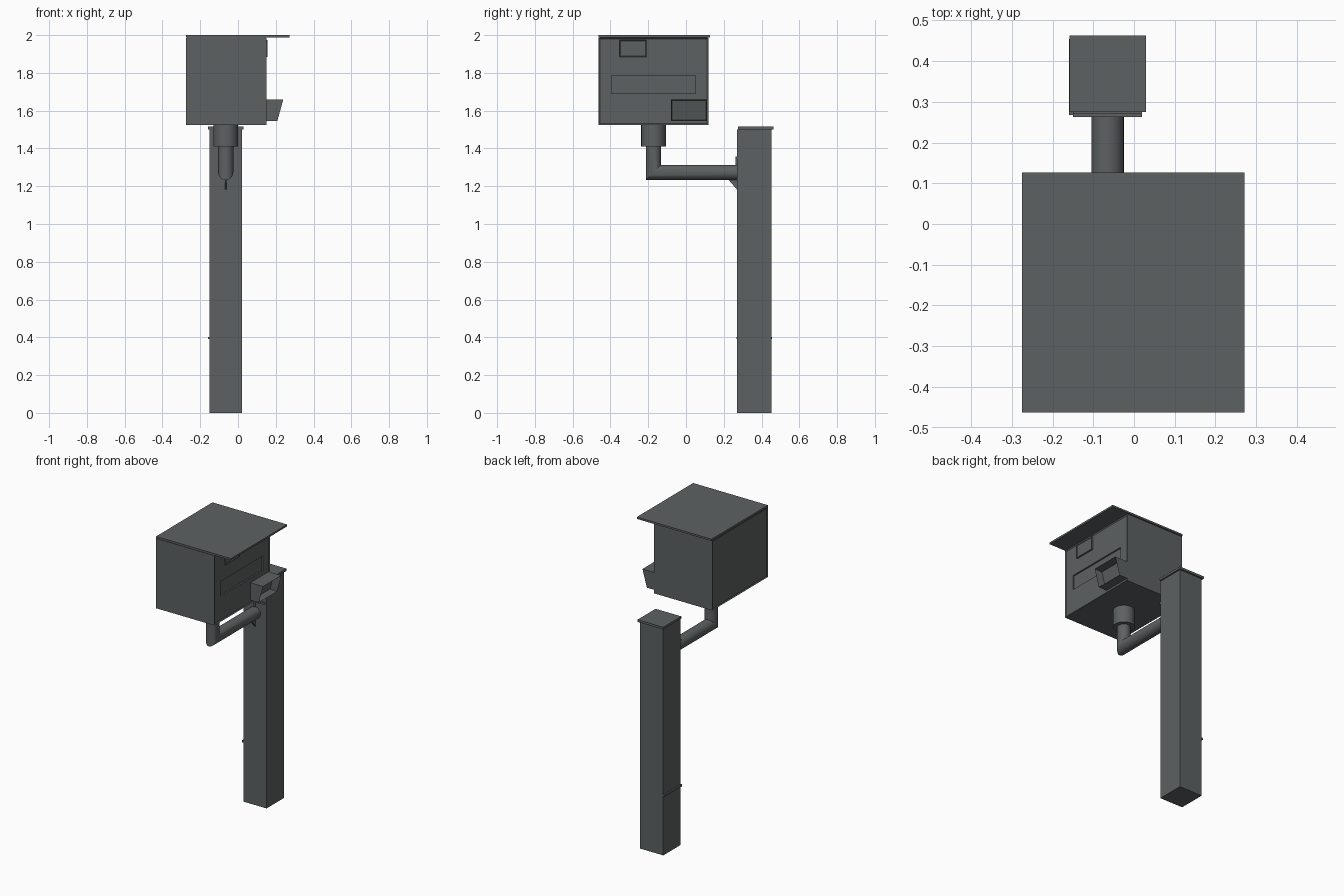
import bpy, bmesh, math
from mathutils import Vector

cube = bpy.data.objects.get("Cube")
if cube:
    bpy.data.objects.remove(cube, do_unlink=True)

grey = bpy.data.materials.new("slate grey")
grey.use_nodes = True
colour = (0.11, 0.12, 0.122, 1)
grey.diffuse_color = colour
grey.node_tree.nodes["Principled BSDF"].inputs["Base Color"].default_value = colour


def finish(name, bm):
    bmesh.ops.recalc_face_normals(bm, faces=bm.faces)
    mesh = bpy.data.meshes.new(name)
    bm.to_mesh(mesh)
    bm.free()
    mesh.materials.append(grey)
    ob = bpy.data.objects.new(name, mesh)
    bpy.context.collection.objects.link(ob)
    return ob


def block(name, x, y, z, recess=(), border=0.01, depth=0.005):
    """Box from x, y, z ranges; faces pointing along 'recess' get a sunk panel."""
    bm = bmesh.new()
    bmesh.ops.create_cube(bm, size=1)
    for v in bm.verts:
        v.co = [r[0] if c < 0 else r[1] for c, r in zip(v.co, (x, y, z))]
    bm.normal_update()
    for d in recess:
        face = max(bm.faces, key=lambda f: f.normal.dot(Vector(d)))
        bmesh.ops.inset_individual(bm, faces=[face], thickness=border)
        bmesh.ops.translate(bm, verts=face.verts, vec=Vector(d) * -depth)
    return finish(name, bm)


def prism(name, points, axis, lo, hi):
    """Extrude a profile along x (points are y, z) or y (points are x, z)."""
    bm = bmesh.new()
    verts = [bm.verts.new((lo, a, b) if axis == "x" else (a, lo, b)) for a, b in points]
    face = bm.faces.new(verts)
    ext = bmesh.ops.extrude_face_region(bm, geom=[face])["geom"]
    step = (hi - lo, 0, 0) if axis == "x" else (0, hi - lo, 0)
    bmesh.ops.translate(bm, vec=step, verts=[e for e in ext if isinstance(e, bmesh.types.BMVert)])
    return finish(name, bm)


def smooth(ob):
    bpy.ops.object.select_all(action="DESELECT")
    ob.select_set(True)
    bpy.context.view_layer.objects.active = ob
    bpy.ops.object.shade_smooth_by_angle(angle=math.radians(35))


# Post with cap and side ledge
block("post", (-0.15, 0.02), (0.27, 0.452), (0, 1.5))
block("post_cap", (-0.158, 0.03), (0.275, 0.463), (1.5, 1.515))
block("post_side_ledge", (-0.16, -0.149), (0.268, 0.454), (0.39, 0.402))

# Bracket where the arm meets the post
block("bracket_bar", (-0.15, 0.02), (0.263, 0.271), (1.345, 1.358))
prism("bracket_gusset", [(0.272, 1.355), (0.263, 1.355), (0.263, 1.25), (0.22, 1.24), (0.272, 1.18)],
      "x", -0.07, -0.06)

# Arm pipe with a mitred elbow, and the collar under the cabinet
PX, PY, PZ, R, N = -0.065, -0.172, 1.273, 0.04, 32
bm = bmesh.new()
rings = [[], [], []]
for i in range(N):
    a = 2 * math.pi * i / N
    dx, d = R * math.cos(a), R * math.sin(a)
    rings[0].append(bm.verts.new((PX + dx, PY + d, 1.42)))
    rings[1].append(bm.verts.new((PX + dx, PY + d, PZ + d)))
    rings[2].append(bm.verts.new((PX + dx, 0.275, PZ + d)))
for a, b in zip(rings, rings[1:]):
    for i in range(N):
        j = (i + 1) % N
        bm.faces.new((a[i], a[j], b[j], b[i]))
bm.faces.new(rings[0])
bm.faces.new(rings[2])
smooth(finish("arm_pipe", bm))

bm = bmesh.new()
bmesh.ops.create_cone(bm, cap_ends=True, segments=N, radius1=0.065, radius2=0.065, depth=0.117)
bmesh.ops.translate(bm, verts=bm.verts, vec=(PX, PY, 1.4685))
smooth(finish("collar", bm))

# Cabinet with sunk side panels and a recessed window
cabinet = block("cabinet", (-0.275, 0.152), (-0.463, 0.118), (1.525, 1.986),
                recess=[(1, 0, 0), (-1, 0, 0)])
cutter = block("window_cutter", (0.137, 0.2), (-0.395, 0.05), (1.69, 1.787))
cutter.hide_render = True
cut = cabinet.modifiers.new("window", "BOOLEAN")
cut.object = cutter
cut.operation = "DIFFERENCE"
cut.solver = "EXACT"
bpy.context.view_layer.objects.active = cabinet
bpy.ops.object.modifier_apply(modifier="window")
bpy.data.objects.remove(cutter, do_unlink=True)

# Roof sheet overhanging the panel side
block("roof", (-0.275, 0.272), (-0.463, 0.126), (1.988, 2.0))
block("roof_seam", (-0.27, 0.147), (-0.458, 0.113), (1.984, 1.99))

# Raised label plate on the panel
block("label_plate", (0.14, 0.156), (-0.352, -0.208), (1.885, 1.975),
      recess=[(1, 0, 0)], border=0.008, depth=0.004)

# Dispensing tray with a slanted open mouth
tray = prism("tray", [(0.14, 1.66), (0.24, 1.66), (0.208, 1.545), (0.14, 1.545)],
             "y", -0.08, 0.112)
bm = bmesh.new()
bm.from_mesh(tray.data)
bm.normal_update()
mouth = max(bm.faces, key=lambda f: f.normal.x)
bmesh.ops.inset_individual(bm, faces=[mouth], thickness=0.008)
bmesh.ops.translate(bm, verts=mouth.verts, vec=(-0.05, 0, 0))
bm.to_mesh(tray.data)
bm.free()
